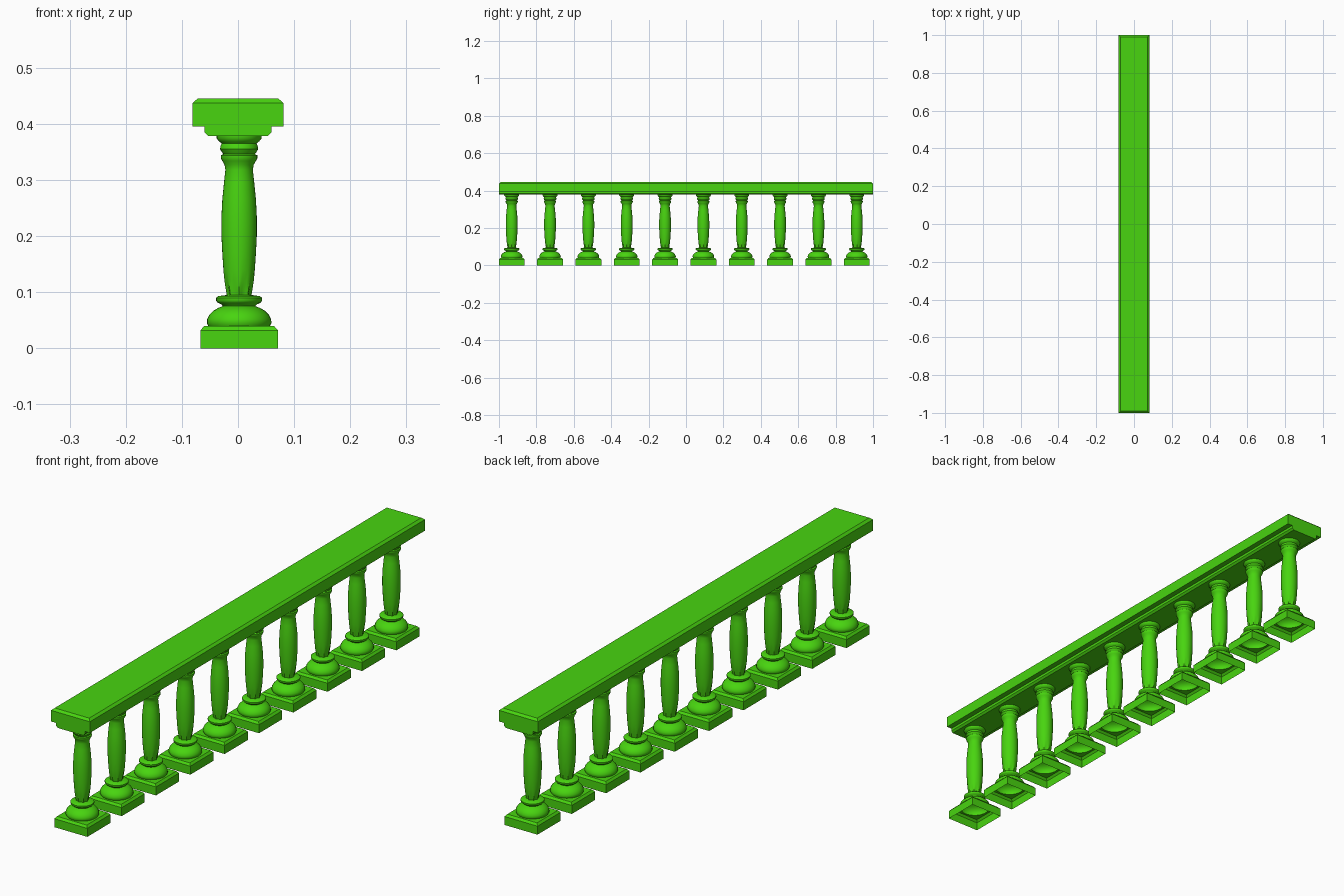
import bpy, bmesh, math

if "Cube" in bpy.data.objects:
    bpy.data.objects.remove(bpy.data.objects["Cube"])

green = bpy.data.materials.new("bright green")
green.diffuse_color = (0.065, 0.66, 0.005, 1)
green.use_nodes = True
green.node_tree.nodes["Principled BSDF"].inputs["Base Color"].default_value = green.diffuse_color


def make_object(name, bm, location=(0, 0, 0), smooth=False):
    mesh = bpy.data.meshes.new(name)
    bm.to_mesh(mesh)
    bm.free()
    mesh.materials.append(green)
    ob = bpy.data.objects.new(name, mesh)
    bpy.context.collection.objects.link(ob)
    ob.location = location
    if smooth:
        bpy.ops.object.select_all(action='DESELECT')
        ob.select_set(True)
        bpy.context.view_layer.objects.active = ob
        bpy.ops.object.shade_smooth_by_angle(angle=math.radians(40))
    return ob


def bridge(bm, a, b):
    n = len(a)
    for i in range(n):
        bm.faces.new((a[i], a[(i + 1) % n], b[(i + 1) % n], b[i]))


# Handrail: stepped section run along y, top chamfered on all four sides
half = [(0.053, 0.378), (0.060, 0.385), (0.060, 0.395), (0.081, 0.395),
        (0.081, 0.437), (0.072, 0.445)]
section = half + [(-x, z) for x, z in reversed(half)]
bm = bmesh.new()
ends = []
for s in (-1, 1):
    ends.append([bm.verts.new((x, s * (0.991 if z > 0.44 else 1), z)) for x, z in section])
bridge(bm, ends[0], ends[1])
for ring in ends:
    n = len(ring)
    for i in range(n // 2 - 1):     # end caps as strips across the section
        bm.faces.new((ring[i], ring[i + 1], ring[n - 2 - i], ring[n - 1 - i]))
bmesh.ops.remove_doubles(bm, verts=bm.verts, dist=1e-6)
bmesh.ops.recalc_face_normals(bm, faces=bm.faces)
make_object("handrail", bm)

# Turned baluster profile (radius, height)
profile = [(0.055, 0.040), (0.0575, 0.045), (0.057, 0.052), (0.053, 0.060),
           (0.046, 0.067), (0.037, 0.072), (0.029, 0.075), (0.031, 0.078),
           (0.038, 0.081), (0.041, 0.085), (0.041, 0.090), (0.037, 0.093),
           (0.020, 0.095), (0.022, 0.105), (0.025, 0.120), (0.028, 0.140),
           (0.030, 0.170), (0.0315, 0.200), (0.0315, 0.235), (0.030, 0.265),
           (0.027, 0.295), (0.0245, 0.318), (0.026, 0.327), (0.030, 0.334),
           (0.0325, 0.339), (0.0325, 0.344), (0.028, 0.346), (0.031, 0.350),
           (0.034, 0.355), (0.033, 0.361), (0.031, 0.365), (0.036, 0.369),
           (0.040, 0.374), (0.040, 0.380)]
SEG = 32


def flute(z, angle):
    # shallow flutes fading out above the foot of the shaft
    if z < 0.0945 or z > 0.14:
        return 1
    return 1 + 0.10 * (0.14 - z) / 0.045 * math.cos(8 * angle)


def baluster_bmesh():
    bm = bmesh.new()
    rings = []
    for r, z in profile:
        ring = []
        for i in range(SEG):
            a = 2 * math.pi * i / SEG
            k = r * flute(z, a)
            ring.append(bm.verts.new((k * math.cos(a), k * math.sin(a), z)))
        rings.append(ring)
    for a, b in zip(rings, rings[1:]):
        bridge(bm, a, b)
    return bm


def plinth_bmesh():
    # open-bottomed square block with chamfered top and a round opening
    bm = bmesh.new()
    rings = []
    for h, z in ((0.069, 0), (0.069, 0.032), (0.062, 0.040)):
        ring = []
        for i in range(SEG):
            a = 2 * math.pi * i / SEG
            m = max(abs(math.cos(a)), abs(math.sin(a)))
            ring.append(bm.verts.new((h * math.cos(a) / m, h * math.sin(a) / m, z)))
        rings.append(ring)
    rings.append([bm.verts.new((0.054 * math.cos(2 * math.pi * i / SEG),
                                0.054 * math.sin(2 * math.pi * i / SEG), 0.040))
                  for i in range(SEG)])
    for a, b in zip(rings, rings[1:]):
        bridge(bm, a, b)
    return bm


# Row of ten balusters on their plinths
for i in range(10):
    pos = (0.002, -0.932 + 0.205 * i, 0)
    make_object(f"baluster_{i + 1}", baluster_bmesh(), pos, smooth=True)
    make_object(f"plinth_{i + 1}", plinth_bmesh(), pos)
